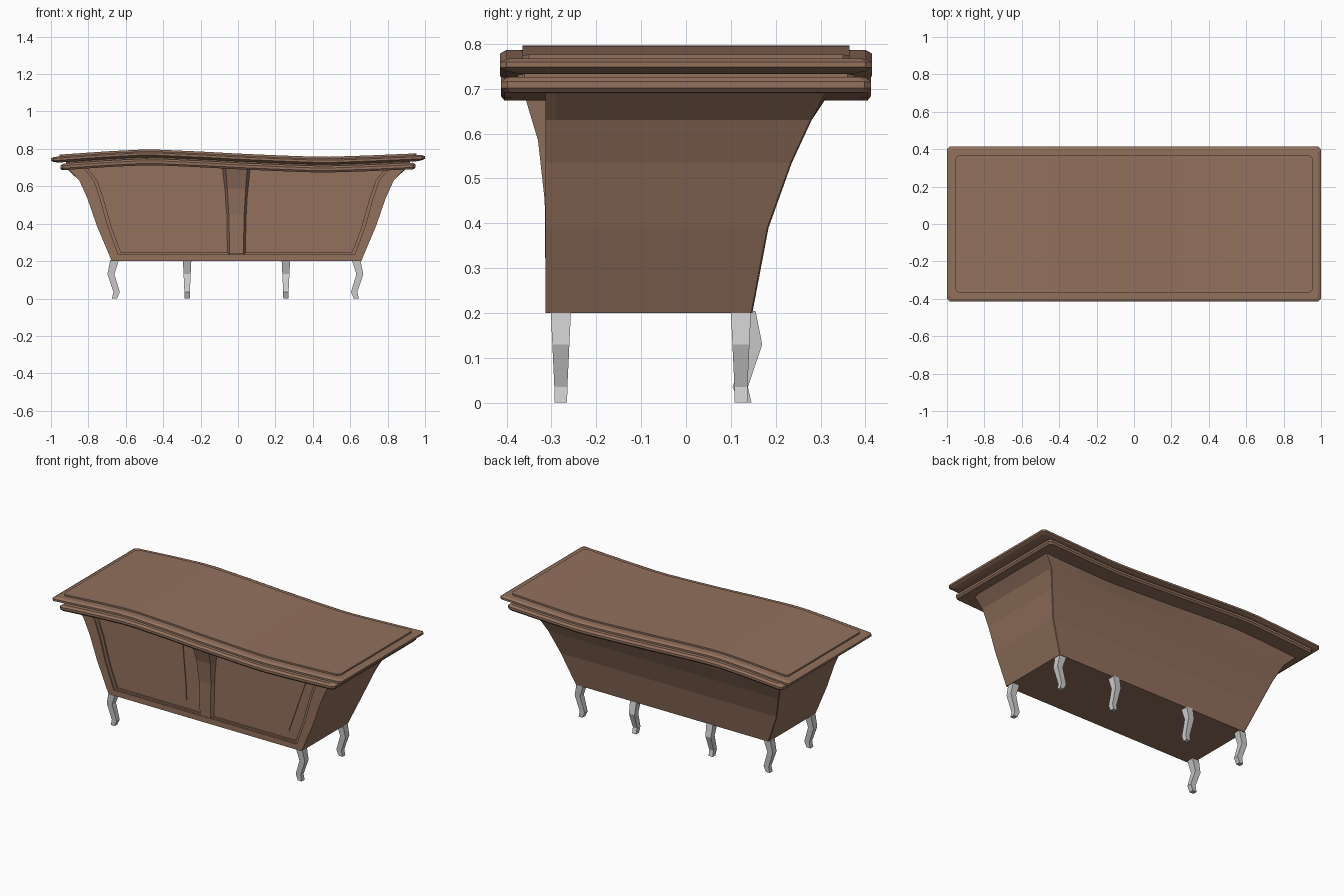
import bpy, bmesh

if "Cube" in bpy.data.objects:
    bpy.data.objects.remove(bpy.data.objects["Cube"])

wood = bpy.data.materials.new("brown_wood")
wood.diffuse_color = (0.29, 0.165, 0.11, 1)
wood.use_nodes = True
wood.node_tree.nodes["Principled BSDF"].inputs["Base Color"].default_value = wood.diffuse_color

WAVE = [(-1, .766), (-.75, .784), (-.55, .796), (-.45, .797), (-.2, .786), (0, .775),
        (.25, .764), (.42, .758), (.52, .758), (.75, .767), (1, .778)]
CX = -.008  # body centre


def wave(x):
    x = max(-1, min(1, x))
    for (x0, z0), (x1, z1) in zip(WAVE, WAVE[1:]):
        if x <= x1:
            return z0 + (z1 - z0) * (x - x0) / (x1 - x0)


def make(name, verts, faces, mat=wood):
    bm = bmesh.new()
    vs = [bm.verts.new(v) for v in verts]
    for f in faces:
        bm.faces.new([vs[i] for i in f])
    bmesh.ops.recalc_face_normals(bm, faces=bm.faces)
    me = bpy.data.meshes.new(name)
    bm.to_mesh(me)
    bm.free()
    ob = bpy.data.objects.new(name, me)
    bpy.context.collection.objects.link(ob)
    if mat:
        me.materials.append(mat)
    return ob


def loft(name, rings, mat=wood, caps=True):
    n = len(rings[0])
    faces = [(r*n + i, r*n + (i+1) % n, (r+1)*n + (i+1) % n, (r+1)*n + i)
             for r in range(len(rings) - 1) for i in range(n)]
    if caps:
        for base in (0, (len(rings) - 1)*n):
            if n <= 6:
                faces.append([base + i for i in range(n)])
            else:  # strips across the wavy surface
                m = n // 2
                faces += [(base+i, base+i+1, base+n-2-i, base+n-1-i) for i in range(m - 1)]
    return make(name, [p for r in rings for p in r], faces, mat)


def ring(cx, hx, y0, y1, c, zf):
    # long edges sampled along the wave, corners clipped by c
    xs = [cx - hx] + [cx + (hx - c)*w[0] for w in WAVE] + [cx + hx]
    last = len(xs) - 1
    off = [c if i in (0, last) else 0 for i in range(last + 1)]
    front = [(x, y0 + o, zf(x)) for x, o in zip(xs, off)]
    back = [(x, y1 - o, zf(x)) for x, o in zip(xs, off)]
    return front + back[::-1]


def slab(name, profile, c=.015):
    loft(name, [ring(0, hx, -hy, hy, c, lambda x, d=d: wave(x) + d) for hx, hy, d in profile])


# Wavy top boards with stepped, chamfered edges
slab("upper_top", [(.96, .375, -.042), (.985, .40, -.037), (1, .415, -.03), (1, .415, -.018),
                   (.985, .40, -.010), (.955, .365, -.010), (.955, .365, 0)])
slab("neck_moulding", [(.92, .375, -.055), (.92, .375, -.036)])
slab("lower_top", [(.92, .385, -.084), (.94, .405, -.084), (.95, .413, -.074),
                   (.95, .413, -.060), (.935, .40, -.049), (.90, .365, -.049)])

# Flared body: z, half width, back y
ROWS = [(.2, .667, .148), (.39, .747, .184), (.535, .797, .236), (.63, .84, .28), (.70, .905, .312)]
FRONT, RECESS = -.313, -.293
rings = []
for i, (z, hx, yb) in enumerate(ROWS):
    zf = (lambda x: wave(x) - .08) if i == 4 else (lambda x, z=z: z)
    rings.append(ring(CX, hx, RECESS, yb, .003, zf))
loft("body", rings)


def prism(name, pts, y0, y1):
    n = len(pts)
    v = [(x, y, z) for y in (y0, y1) for x, z in pts]
    f = [list(range(n)), list(range(n, 2*n))]
    f += [(i, (i+1) % n, n + (i+1) % n, n + i) for i in range(n)]
    return make(name, v, f)


# Front frame: side stiles, inner beads, bottom rail
for s, side in ((-1, "left"), (1, "right")):
    stile = [(.048, RECESS + .005, FRONT, "stile"), (.066, RECESS + .005, -.303, "bead")]
    for w, ya, yb, part in stile:
        loft(f"{side}_{part}", [[(CX + s*hx, ya, z), (CX + s*hx, yb, z),
                                (CX + s*(hx - w - .04*i/4), yb, z),
                                (CX + s*(hx - w - .04*i/4), ya, z)]
                               for i, (z, hx, _) in enumerate(ROWS)])
prism("bottom_rail", [(CX - .667, .2), (CX + .667, .2), (CX + .681, .235), (CX - .681, .235)],
      RECESS + .005, FRONT)
prism("bottom_bead", [(CX - .66, .23), (CX + .66, .23), (CX + .66, .245), (CX - .66, .245)],
      RECESS + .005, -.303)

# Raised front panels
for s, side in ((-1, "left"), (1, "right")):
    pts = [(.14, .295), (.568, .295), (.69, .645), (.682, .662 if s < 0 else .657),
           (.64, .665 if s < 0 else .655), (.165, .65), (.158, .55), (.145, .42)]
    prism(f"{side}_panel", [(CX + s*x, z) for x, z in pts], RECESS + .003, RECESS - .005)

# Flaring centre pilaster: z, back half width, front half width, front y
loft("centre_pilaster", [[(CX - wb, RECESS + .01, z), (CX - wf, y, z), (CX + wf, y, z), (CX + wb, RECESS + .01, z)]
                         for z, wb, wf, y in [(.237, .053, .036, -.313), (.45, .057, .041, -.315),
                                              (.585, .065, .049, -.33), (.705, .078, .058, -.366)]])

# Cabriole legs: z, inner, outer offset, half width
LEG = [(.205, -.024, .022, .0225), (.13, .0, .037, .019), (.035, -.029, .005, .0145), (0, -.014, .013, .014)]


def leg(name, x, y, dx, dy):
    def pt(u, v, z):
        return (x + dx*u - dy*v, y + dy*u + dx*v, z)
    loft(name, [[pt(a, -w, z), pt(b, -w, z), pt(b, w, z), pt(a, w, z)] for z, a, b, w in LEG], None)


for s, side in ((-1, "left"), (1, "right")):
    x = CX - .012 + s*.647 + .006
    leg(f"{side}_front_leg", x, -.279, s, 0)
    leg(f"{side}_back_leg", x, .1225, s, 0)
    leg(f"{side}_middle_back_leg", CX + s*.264, .133, 0, 1)
